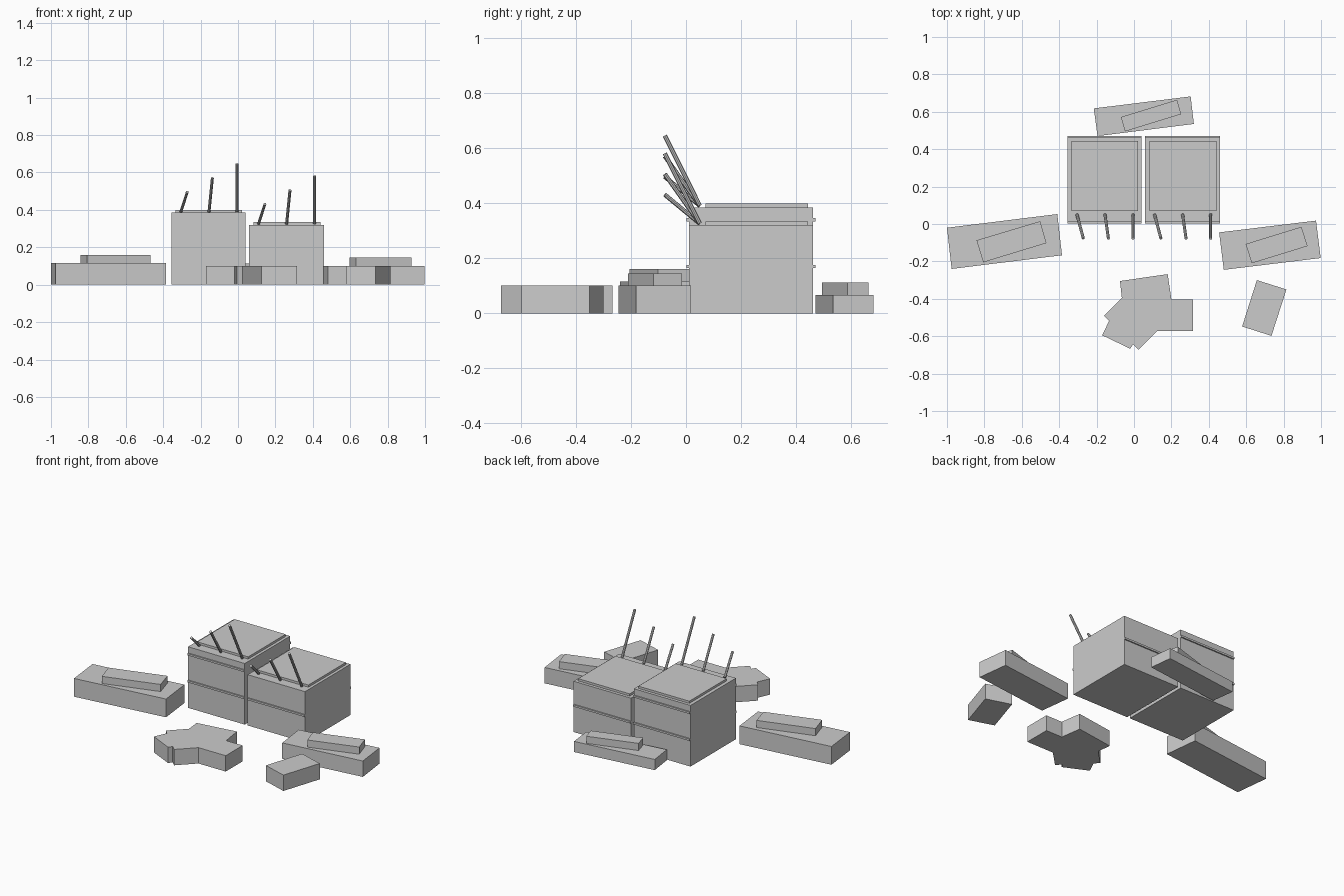
import bpy, bmesh
from mathutils import Vector

if "Cube" in bpy.data.objects:
    bpy.data.objects.remove(bpy.data.objects["Cube"])

grey = bpy.data.materials.new("concrete grey")
grey.diffuse_color = (0.6, 0.6, 0.6, 1)
grey.use_nodes = True
grey.node_tree.nodes["Principled BSDF"].inputs["Base Color"].default_value = grey.diffuse_color


def finish(name, bm):
    bmesh.ops.recalc_face_normals(bm, faces=bm.faces[:])
    mesh = bpy.data.meshes.new(name)
    bm.to_mesh(mesh)
    bm.free()
    mesh.materials.append(grey)
    obj = bpy.data.objects.new(name, mesh)
    bpy.context.collection.objects.link(obj)
    return obj


def prism(name, outline, z0, z1):
    """Flat outline extruded straight up."""
    bm = bmesh.new()
    base = bm.faces.new([bm.verts.new((x, y, z0)) for x, y in outline])
    top = bmesh.ops.extrude_face_region(bm, geom=[base])["geom"]
    verts = [v for v in top if isinstance(v, bmesh.types.BMVert)]
    bmesh.ops.translate(bm, verts=verts, vec=(0, 0, z1 - z0))
    return finish(name, bm)


def box(name, x0, x1, y0, y1, z0, z1):
    return prism(name, [(x0, y0), (x1, y0), (x1, y1), (x0, y1)], z0, z1)


def rod(name, start, end, radius=0.008):
    a, b = Vector(start), Vector(end)
    bm = bmesh.new()
    bmesh.ops.create_cone(bm, cap_ends=True, segments=8, radius1=radius,
                          radius2=radius, depth=(b - a).length)
    obj = finish(name, bm)
    obj.location = (a + b) / 2
    obj.rotation_euler = (b - a).to_track_quat('Z', 'Y').to_euler()


# Two tall blocks with roof slabs, ledge strips and leaning poles
blocks = [("left", -0.355, 0.04, 0.385, (0.17, 0.34)),
          ("right", 0.06, 0.46, 0.32, (0.17,))]
for side, x0, x1, h, ledges in blocks:
    box(side + "_block", x0, x1, 0.01, 0.462, 0, h)
    box(side + "_roof_slab", x0 + 0.022, x1 - 0.018, 0.07, 0.443, h, h + 0.014)
    for z in ledges:
        box(side + "_front_ledge", x0, x1, 0.002, 0.01, z - 0.006, z + 0.006)
        box(side + "_back_ledge", x0, x1, 0.462, 0.47, z - 0.006, z + 0.006)
    for i, (lean, rise) in enumerate([(0.034, 0.105), (0.018, 0.18), (0, 0.255)]):
        x = x0 + 0.05 + i * 0.15
        rod(side + "_pole", (x, 0.05, h + 0.006), (x + lean, -0.077, h + rise + 0.006))

# Long low slabs, each carrying a smaller turned slab
slabs = [
    ("left", 0.115, 0.16,
     [(-1, -0.02), (-0.41, 0.053), (-0.385, -0.167), (-0.975, -0.24)],
     [(-0.842, -0.087), (-0.502, 0.015), (-0.468, -0.102), (-0.806, -0.205)]),
    ("right", 0.10, 0.145,
     [(0.455, -0.045), (0.973, 0.018), (0.998, -0.182), (0.48, -0.245)],
     [(0.597, -0.107), (0.895, -0.015), (0.928, -0.118), (0.63, -0.21)]),
    ("back", 0.067, 0.112,
     [(-0.215, 0.618), (0.303, 0.682), (0.32, 0.535), (-0.195, 0.47)],
     [(-0.07, 0.572), (0.23, 0.664), (0.252, 0.587), (-0.048, 0.495)])]
for side, h, top, lower, upper in slabs:
    prism(side + "_low_slab", lower, 0, h)
    prism(side + "_upper_slab", upper, h, top)

# Small loose block
prism("loose_block", [(0.657, -0.3), (0.815, -0.35), (0.735, -0.598), (0.578, -0.548)], 0, 0.10)

# Merged rubble cluster in front
prism("rubble_cluster", [
    (-0.075, -0.305), (0.18, -0.268), (0.20, -0.403), (0.315, -0.403),
    (0.315, -0.572), (0.125, -0.572), (0.025, -0.672), (-0.005, -0.643),
    (-0.02, -0.667), (-0.17, -0.595), (-0.133, -0.517), (-0.16, -0.49),
    (-0.065, -0.395)], 0, 0.10)
